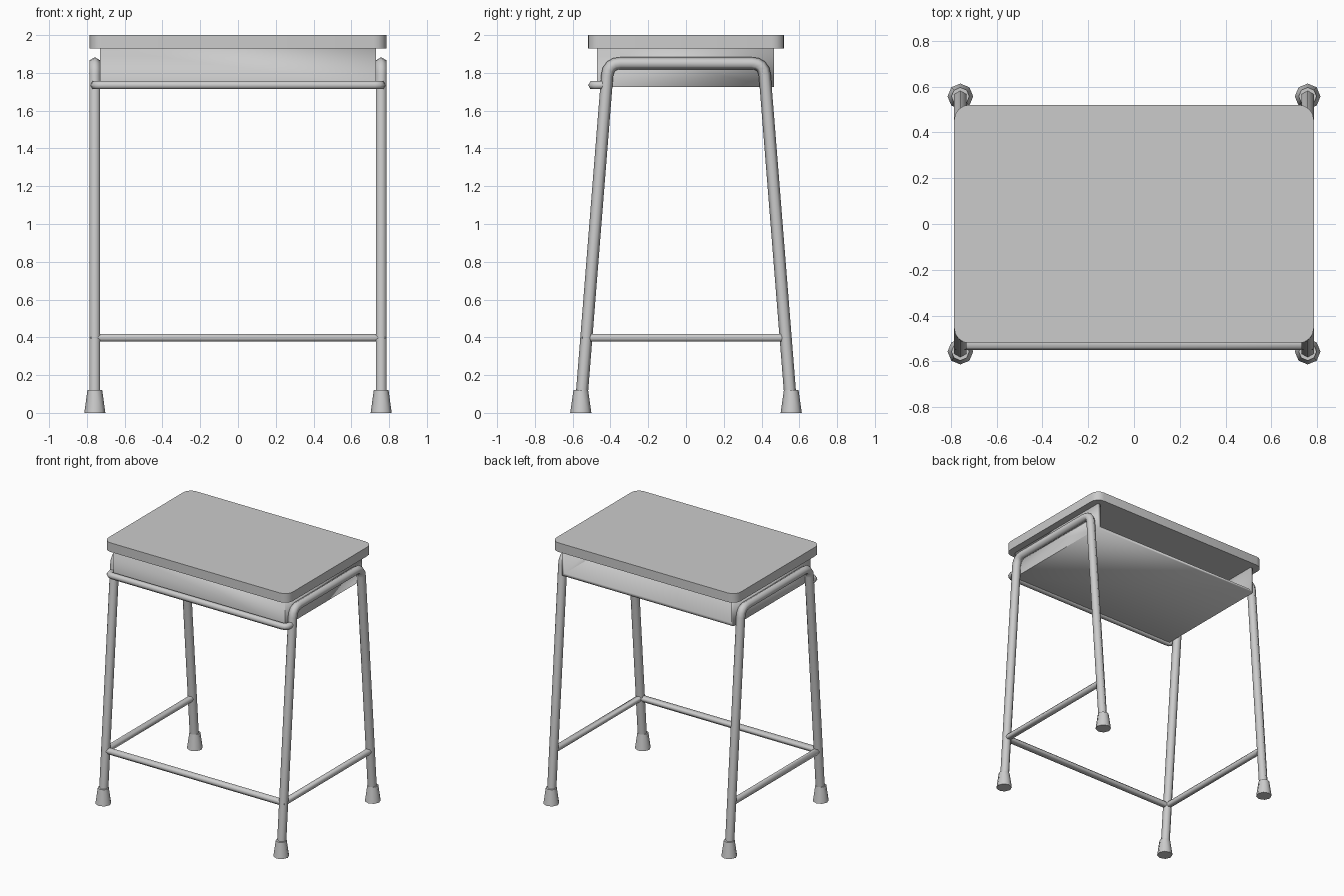
import bpy, bmesh
from math import radians, cos, sin, tau
from mathutils import Vector

if "Cube" in bpy.data.objects:
    bpy.data.objects.remove(bpy.data.objects["Cube"])


def finish(bm, name, angle=35):
    bmesh.ops.recalc_face_normals(bm, faces=bm.faces)
    mesh = bpy.data.meshes.new(name)
    bm.to_mesh(mesh)
    bm.free()
    obj = bpy.data.objects.new(name, mesh)
    bpy.context.collection.objects.link(obj)
    bpy.ops.object.select_all(action='DESELECT')
    obj.select_set(True)
    bpy.context.view_layer.objects.active = obj
    bpy.ops.object.shade_smooth_by_angle(angle=radians(angle))
    return obj


def fillet(a, corner, b, dist, steps=4):
    """Rounded corner between a and b as a quadratic arc."""
    a, c, b = Vector(a), Vector(corner), Vector(b)
    p, q = c + (a - c).normalized() * dist, c + (b - c).normalized() * dist
    return [p * (1 - t) ** 2 + c * 2 * t * (1 - t) + q * t * t
            for t in (i / steps for i in range(steps + 1))]


def tube(name, path, radius, normal, sides=6):
    """Mitred sweep along a path lying in the plane with this normal."""
    path, normal = [Vector(p) for p in path], Vector(normal)
    bm = bmesh.new()
    rings = []
    for i, p in enumerate(path):
        d0 = (p - path[max(i - 1, 0)]).normalized()
        d1 = (path[min(i + 1, len(path) - 1)] - p).normalized()
        tangent = (d0 + d1).normalized()
        side = tangent.cross(normal)
        stretch = 1 / max(tangent.dot(d1 if d1.length else d0), 0.5)
        rings.append([bm.verts.new(p + radius * (side * stretch * cos(tau * k / sides)
                                                 + normal * sin(tau * k / sides)))
                      for k in range(sides)])
    for r0, r1 in zip(rings, rings[1:]):
        for k in range(sides):
            j = (k + 1) % sides
            bm.faces.new((r0[k], r0[j], r1[j], r1[k]))
    bm.faces.new(rings[0])
    bm.faces.new(rings[-1])
    return finish(bm, name, 65)


def box(bm, x0, x1, y0, y1, z0, z1):
    verts = bmesh.ops.create_cube(bm, size=1)['verts']
    for v in verts:
        v.co = Vector((x1 if v.co.x > 0 else x0,
                       y1 if v.co.y > 0 else y0,
                       z1 if v.co.z > 0 else z0))


# Table top with rounded corners
bm = bmesh.new()
box(bm, -0.785, 0.785, -0.52, 0.52, 1.93, 2.0)
uprights = [e for e in bm.edges if abs(e.verts[0].co.z - e.verts[1].co.z) > 0.01]
bmesh.ops.bevel(bm, geom=uprights, offset=0.065, segments=4, profile=0.5, affect='EDGES')
finish(bm, "table_top")

# Book tray: a shell open at the back and closed above by the table top
bm = bmesh.new()
box(bm, -0.73, 0.73, -0.47, 0.465, 1.725, 1.93)
gone = [f for f in bm.faces if f.calc_center_median().y > 0.4
        or f.calc_center_median().z > 1.92]
bmesh.ops.delete(bm, geom=gone, context='FACES')
tray = finish(bm, "book_tray")
wall = tray.modifiers.new("wall", 'SOLIDIFY')
wall.thickness = 0.022
wall.offset = -1
wall.use_even_offset = True

# Bent leg frames and rubber feet
LEG_X = 0.758
for s, label in ((-1, "left"), (1, "right")):
    x = s * LEG_X
    front, back = (x, -0.556, 0.04), (x, 0.556, 0.04)
    top_f, top_b = (x, -0.412, 1.851), (x, 0.412, 1.851)
    tube(label + "_leg_frame",
         [front] + fillet(front, top_f, top_b, 0.065)
         + fillet(top_f, top_b, back, 0.065) + [back], 0.032, (1, 0, 0))
    for t, end in ((-1, "front"), (1, "back")):
        bm = bmesh.new()
        bmesh.ops.create_cone(bm, cap_ends=True, segments=8,
                              radius1=0.056, radius2=0.039, depth=0.12)
        bmesh.ops.translate(bm, verts=bm.verts, vec=(x, t * 0.557, 0.06))
        finish(bm, f"{label}_{end}_foot", 50)

# Lower stretcher: U shape joining all four legs
tube("lower_stretcher", [(-LEG_X, 0.527, 0.398), (-LEG_X, -0.527, 0.398),
                         (LEG_X, -0.527, 0.398), (LEG_X, 0.527, 0.398)],
     0.024, (0, 0, 1))

# Front rail bending back into the front legs
l0, l1 = (-LEG_X, -0.42, 1.735), (-LEG_X, -0.494, 1.735)
r0, r1 = (LEG_X, -0.42, 1.735), (LEG_X, -0.494, 1.735)
tube("front_rail", [l0] + fillet(l0, l1, r1, 0.035, 3)
     + fillet(l1, r1, r0, 0.035, 3) + [r0], 0.024, (0, 0, 1))
